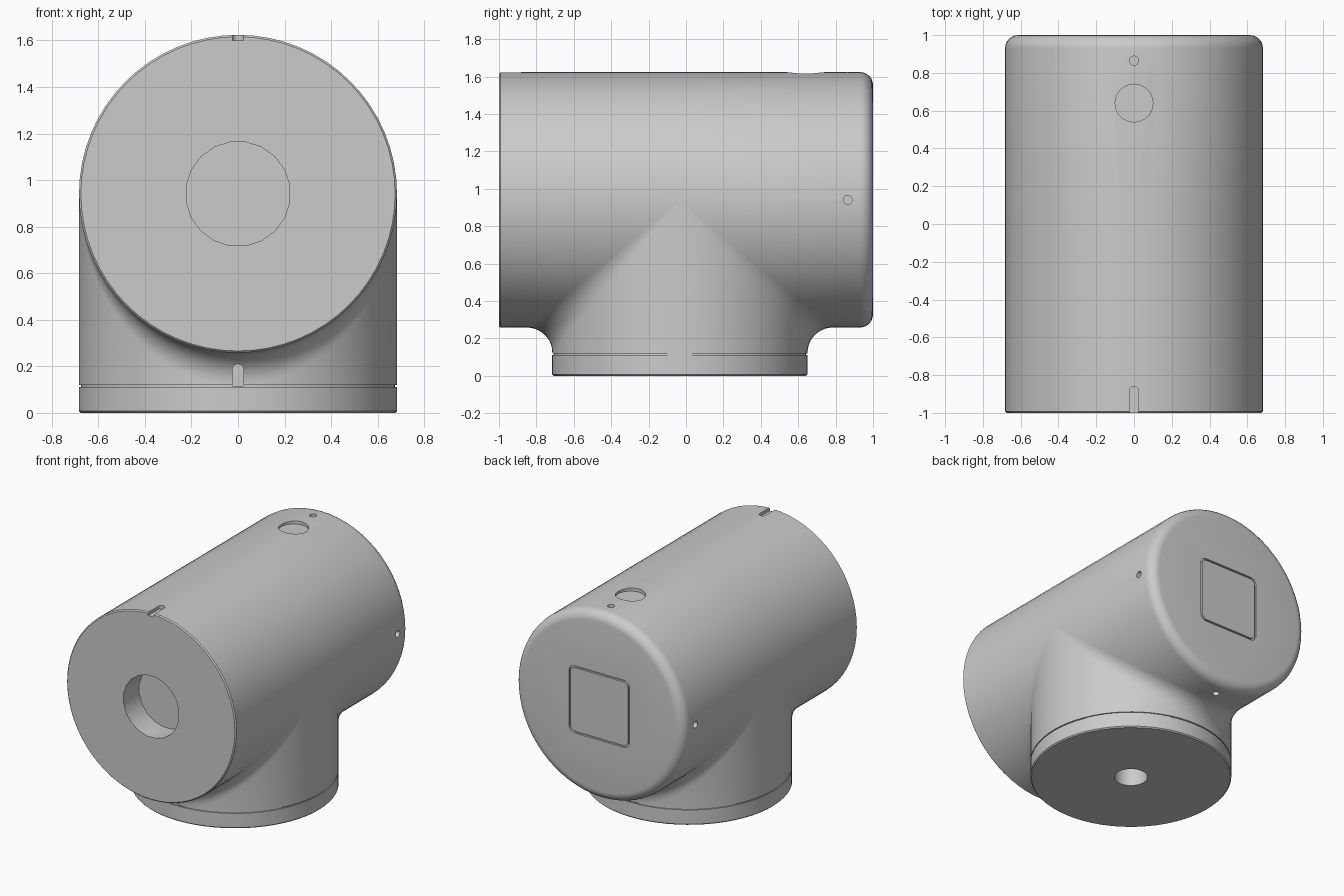
import bpy, bmesh, math
from math import sin, cos, pi
from mathutils import Vector

if "Cube" in bpy.data.objects:
    bpy.data.objects.remove(bpy.data.objects["Cube"])

R = 0.683          # radius of both barrel and neck
FILLET = 0.135     # blend radius between them
ZC, YC = 0.941, -0.033   # barrel axis height, neck axis depth
ROUND = 0.07       # rear edge rounding
CH = 0.008         # small chamfers and groove size
HALF = 32          # facets per half turn

grey = bpy.data.materials.new("plain_grey")
grey.use_nodes = True
colour = (0.6, 0.6, 0.6, 1)
grey.diffuse_color = colour
grey.node_tree.nodes["Principled BSDF"].inputs["Base Color"].default_value = colour


def make_object(name, bm):
    bmesh.ops.recalc_face_normals(bm, faces=bm.faces[:])
    mesh = bpy.data.meshes.new(name)
    bm.to_mesh(mesh)
    bm.free()
    mesh.materials.append(grey)
    obj = bpy.data.objects.new(name, mesh)
    bpy.context.collection.objects.link(obj)
    return obj


# Points on the barrel (along y) and the neck (along z)
def barrel(r, a, y):
    return Vector((r * sin(a), y, ZC - r * cos(a)))


def neck(r, a, z, side):
    return Vector((r * sin(a), YC + side * r * cos(a), z))


def front_edge(a):
    return [barrel(R - CH, a, -1), barrel(R, a, CH - 1)]


def rear_edge(a):
    steps = [i / 6 * pi / 2 for i in range(7)]
    return [barrel(R - ROUND + ROUND * sin(s), a, 1 - ROUND + ROUND * cos(s)) for s in steps]


# Rolling-ball blend from barrel to neck, then down past the seam to the foot
def blend_and_neck(a, side):
    t = (R + FILLET) * cos(a)
    centre = Vector(((R + FILLET) * sin(a), YC + side * t, ZC - t))
    to_barrel = Vector((-sin(a), 0, cos(a)))
    to_neck = Vector((-sin(a), -side * cos(a), 0))
    pts = [centre + FILLET * to_barrel.slerp(to_neck, i / 10) if cos(a) > 0.001
           else centre + FILLET * to_barrel for i in range(11)]
    seam = 0.12
    rings = [(R, seam), (R - CH, seam), (R - CH, seam - CH), (R, seam - CH), (R, CH), (R - CH, 0)]
    return pts + [neck(r, a, z, side) for r, z in rings]


def skin_columns(bm, columns):
    grid = [[bm.verts.new(p) for p in col] for col in columns]
    for c0, c1 in zip(grid, grid[1:]):
        for i in range(len(c0) - 1):
            bm.faces.new((c0[i], c1[i], c1[i + 1], c0[i + 1]))


# Tee housing shell
bm = bmesh.new()
lower = [-pi / 2 + pi * i / HALF for i in range(HALF + 1)]
upper = [a + pi for a in lower]
skin_columns(bm, [front_edge(a) + blend_and_neck(a, -1) for a in lower])
skin_columns(bm, [rear_edge(a) + blend_and_neck(a, 1) for a in lower])
skin_columns(bm, [front_edge(a) + [barrel(R, a, YC)] + rear_edge(a)[::-1] for a in upper])
bmesh.ops.remove_doubles(bm, verts=bm.verts[:], dist=0.0001)
bmesh.ops.dissolve_degenerate(bm, edges=bm.edges[:], dist=0.00001)
rims = [e for e in bm.edges if e.is_boundary]
bmesh.ops.holes_fill(bm, edges=rims, sides=0)
housing = make_object("housing", bm)

# Cutters for the holes, slots and panel groove
cut = bmesh.new()


def skin_rings(rings, wrap=False):
    vs = [[cut.verts.new(p) for p in ring] for ring in rings]
    pairs = list(zip(vs, vs[1:])) + ([(vs[-1], vs[0])] if wrap else [])
    for r0, r1 in pairs:
        n = len(r0)
        for i in range(n):
            j = (i + 1) % n
            cut.faces.new((r0[i], r0[j], r1[j], r1[i]))
    if not wrap:
        cut.faces.new(vs[0])
        cut.faces.new(vs[-1])


def hole(start, end, r, sides):
    start, end = Vector(start), Vector(end)
    axis = (end - start).normalized()
    u = axis.orthogonal().normalized()
    v = axis.cross(u)
    ring = [r * (cos(2 * pi * i / sides) * u + sin(2 * pi * i / sides) * v) for i in range(sides)]
    skin_rings([[start + p for p in ring], [end + p for p in ring]])


def slot_outline(low, high, r=0.024):
    arc = [(r * cos(pi * i / 8), high - r + r * sin(pi * i / 8)) for i in range(9)]
    return arc + [(-r, low), (r, low)]


def rounded_square(half, r, y):
    pts = []
    for k in range(4):
        for i in range(6):
            a = k * pi / 2 + i / 5 * pi / 2
            sx = 1 if k in (0, 3) else -1
            sz = 1 if k < 2 else -1
            pts.append((sx * (half - r) + r * cos(a), y, ZC + sz * (half - r) + r * sin(a)))
    return pts


top = ZC + R
hole((0, -1.1, ZC), (0, -0.82, ZC), 0.225, 20)           # front bore
hole((0, YC, -0.1), (0, YC, 0.2), 0.113, 24)             # foot bore
hole((0, 0.64, top + 0.1), (0, 0.64, top - 0.025), 0.1, 32)   # top recess
for k in range(4):                                        # pin holes around the rear
    a = k * pi / 2
    hole(barrel(R + 0.03, a, 0.865), barrel(R - 0.04, a, 0.865), 0.024, 16)

# Alignment slots on the barrel top and the neck front
skin_rings([[(x, y, z) for x, y in slot_outline(-1.05, -0.86)] for z in (top - 0.025, top + 0.05)])
skin_rings([[(x, y, z) for x, z in slot_outline(0.116, 0.21)] for y in (-0.9, YC - R + 0.025)])

# Rear panel groove
outer, inner, floor, above = 0.245, 0.232, 0.986, 1.03
skin_rings([rounded_square(outer, 0.05, above), rounded_square(outer, 0.05, floor),
            rounded_square(inner, 0.037, floor), rounded_square(inner, 0.037, above)], wrap=True)

cutter = make_object("cutter", cut)
cutter.hide_render = True

boolean = housing.modifiers.new("cuts", 'BOOLEAN')
boolean.operation = 'DIFFERENCE'
boolean.solver = 'EXACT'
boolean.object = cutter
bpy.ops.object.select_all(action='DESELECT')
bpy.context.view_layer.objects.active = housing
housing.select_set(True)
bpy.ops.object.modifier_apply(modifier=boolean.name)
bpy.data.objects.remove(cutter)
bpy.ops.object.shade_smooth_by_angle(angle=math.radians(30))
